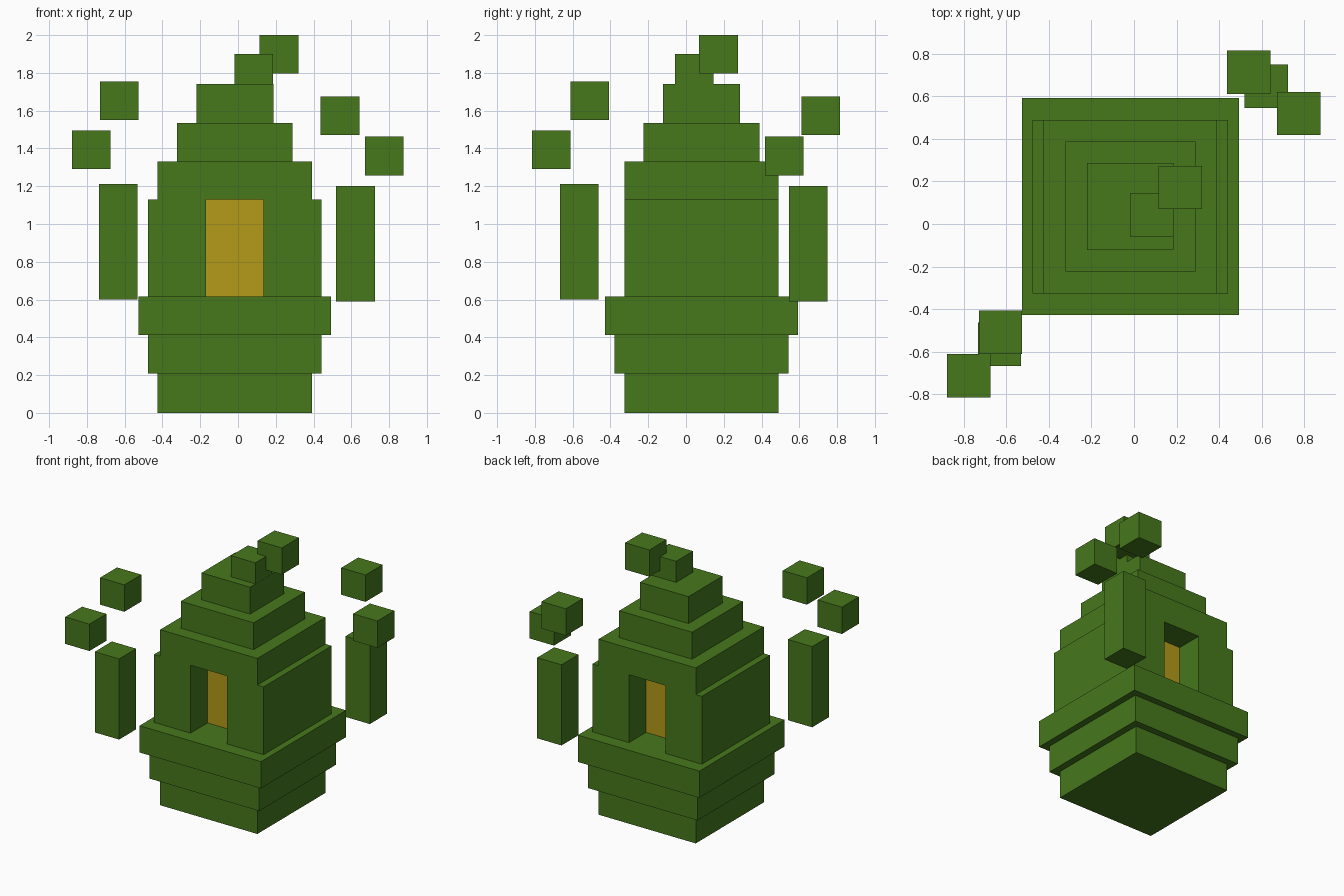
import bpy, bmesh

if "Cube" in bpy.data.objects:
    bpy.data.objects.remove(bpy.data.objects["Cube"])


def material(name, rgb):
    m = bpy.data.materials.new(name)
    m.diffuse_color = (*rgb, 1)
    m.use_nodes = True
    m.node_tree.nodes["Principled BSDF"].inputs["Base Color"].default_value = m.diffuse_color
    return m


GREEN = material("green", (0.061, 0.188, 0.012))
GOLD = material("gold", (0.456, 0.328, 0.010))


def box(name, x, y, z, mat=GREEN):
    """Axis-aligned block from (min, max) ranges."""
    bm = bmesh.new()
    bmesh.ops.create_cube(bm, size=1)
    for v in bm.verts:
        v.co = [r[0] if c < 0 else r[1] for c, r in zip(v.co, (x, y, z))]
    me = bpy.data.meshes.new(name)
    bm.to_mesh(me)
    bm.free()
    me.materials.append(mat)
    ob = bpy.data.objects.new(name, me)
    bpy.context.collection.objects.link(ob)
    return ob


# Stepped tiers: base flares outwards, roof narrows upwards
CX, CY = -0.017, 0.082
tiers = [("base_tier", 0.408, 0.0, 0.208), ("base_tier", 0.46, 0.208, 0.412),
         ("base_tier", 0.51, 0.412, 0.615), ("roof_tier", 0.408, 1.13, 1.332),
         ("roof_tier", 0.306, 1.332, 1.536), ("roof_tier", 0.204, 1.536, 1.74)]
for name, h, z0, z1 in tiers:
    box(name, (CX - h, CX + h), (CY - h, CY + h), (z0, z1))

# Chamber: two side walls with a glowing core recessed between them
MID = (0.615, 1.13)
for name, s in (("left_wall", -1), ("right_wall", 1)):
    xs = sorted((CX + s * 0.153, CX + s * 0.46))
    box(name, xs, (CY - 0.408, CY + 0.408), MID)
box("glowing_core", (CX - 0.153, CX + 0.153), (CY - 0.204, CY + 0.204), MID, GOLD)

# Curling tip
box("tip_lower", (-0.018, 0.186), (-0.058, 0.145), (1.70, 1.90))
box("tip_upper", (0.115, 0.319), (0.07, 0.274), (1.797, 2.0))

# Floating pillars and cubes: min corner and height
W = 0.204
floaters = [("left_pillar", -0.735, -0.667, 0.60, 0.612),
            ("right_pillar", 0.52, 0.546, 0.59, 0.612),
            ("left_cube_high", -0.73, -0.612, 1.55, W),
            ("left_cube_low", -0.88, -0.816, 1.29, W),
            ("right_cube_high", 0.438, 0.612, 1.47, W),
            ("right_cube_low", 0.673, 0.418, 1.258, W)]
for name, x, y, z, h in floaters:
    box(name, (x, x + W), (y, y + W), (z, z + h))
